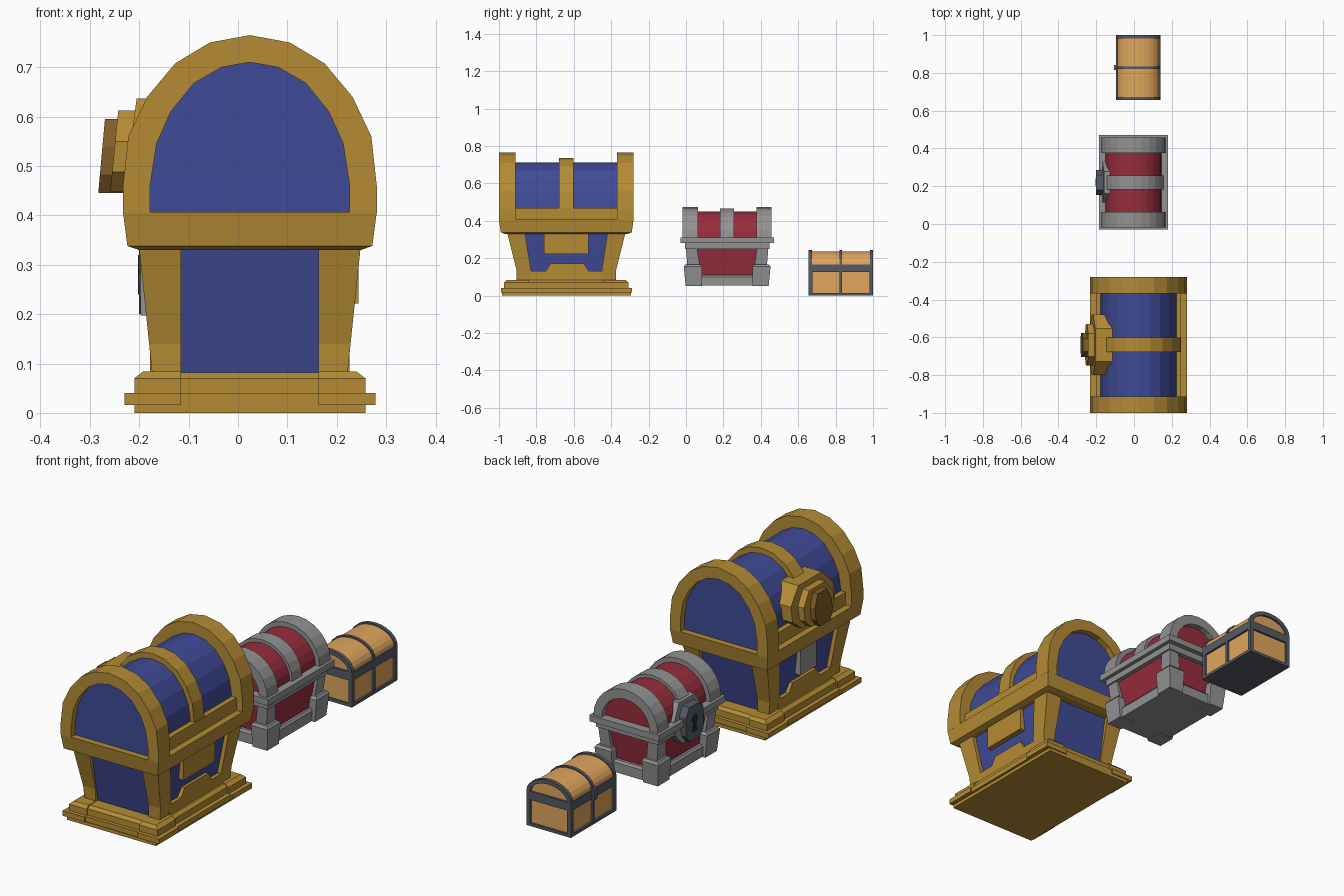
import bpy, bmesh, math

if "Cube" in bpy.data.objects:
    bpy.data.objects.remove(bpy.data.objects["Cube"])

def mat(name, r, g, b):
    m = bpy.data.materials.new(name)
    m.diffuse_color = (r, g, b, 1)
    m.use_nodes = True
    m.node_tree.nodes["Principled BSDF"].inputs["Base Color"].default_value = m.diffuse_color
    return m

GOLD = mat("gold", .46, .26, .035)
BROWN = mat("dark_gold", .22, .11, .02)
BLUE = mat("blue", .05, .07, .31)
RED = mat("red", .31, .026, .045)
GREY = mat("grey", .29, .29, .29)
SLATE = mat("slate", .09, .105, .13)
DARK = mat("dark", .02, .022, .025)
WOOD = mat("wood", .75, .38, .11)
origin = (0, 0)

def skin(name, rings, m):
    """Join a stack of point rings into a closed solid."""
    bm = bmesh.new()
    vs = [[bm.verts.new((x + origin[0], y + origin[1], z)) for x, y, z in r] for r in rings]
    n = len(vs[0])
    for a, b in zip(vs, vs[1:]):
        for i in range(n):
            j = (i + 1) % n
            bm.faces.new((a[i], a[j], b[j], b[i]))
    bm.faces.new(vs[0])
    bm.faces.new(vs[-1])
    bmesh.ops.recalc_face_normals(bm, faces=bm.faces)
    me = bpy.data.meshes.new(name)
    bm.to_mesh(me)
    bm.free()
    me.materials.append(m)
    ob = bpy.data.objects.new(name, me)
    bpy.context.collection.objects.link(ob)
    return ob

def loft(name, secs, m):
    """Rectangular sections (x0, x1, y0, y1, z)."""
    return skin(name, [[(a, c, z), (b, c, z), (b, d, z), (a, d, z)] for a, b, c, d, z in secs], m)

def box(name, x0, x1, y0, y1, z0, z1, m):
    return loft(name, [(x0, x1, y0, y1, z0), (x0, x1, y0, y1, z1)], m)

def slab(name, secs, m):
    """Centred sections (half x, half y, z)."""
    return loft(name, [(-a, a, -b, b, z) for a, b, z in secs], m)

def corners(name, secs, m):
    for sx in (-1, 1):
        for sy in (-1, 1):
            loft(name, [(sx * a, sx * b, sy * c, sy * d, z) for a, b, c, d, z in secs], m)

def along_y(name, prof, y0, y1, m):
    return skin(name, [[(u, y, v) for u, v in prof] for y in (y0, y1)], m)

def along_x(name, prof, x0, x1, m):
    return skin(name, [[(x, u, v) for u, v in prof] for x in (x0, x1)], m)

def mirrored(half):
    return half + [(-u, v) for u, v in reversed(half[:-1])]

def ellipse_arch(w, h, z, n=12):
    return [(w * math.cos(math.pi * i / n), z + h * math.sin(math.pi * i / n)) for i in range(n + 1)]

def hoop(name, outer, inner, y0, y1, m):
    along_y(name, outer + inner[::-1], y0, y1, m)

def plate(name, w, z0, z1, back, front, lean, m):
    """Six-sided lock plate that leans back with the lid."""
    h = z1 - z0
    half = [(.62 * w, z0), (w, z0 + .25 * h), (w, z0 + .62 * h), (.55 * w, z1)]
    prof = half + [(-u, v) for u, v in reversed(half)]
    skin(name, [[(back, u, v) for u, v in prof],
                [(front + lean * (v - z0), u, v) for u, v in prof]], m)

# ---------- large gold and blue chest ----------
origin = (.024, -.64)
outer = mirrored([(.257, .405), (.257, .46), (.246, .56), (.208, .64), (.151, .708), (.081, .75), (0, .765)])
inner = mirrored([(.202, .405), (.202, .46), (.189, .545), (.16, .61), (.113, .668), (.057, .70), (0, .71)])
middle = mirrored([(.222, .405), (.222, .46), (.21, .555), (.178, .628), (.126, .69), (.064, .726), (0, .736)])
along_y("large_lid_barrel", inner, -.33, .33, BLUE)
for s in (-1, 1):
    hoop("large_lid_end_hoop", outer, inner, s * .272, s * .36, GOLD)
    box("large_lid_side_rail", s * .19, s * .226, -.275, .275, .40, .468, GOLD)
hoop("large_lid_middle_hoop", middle, inner, -.038, .038, GOLD)
slab("large_lid_rim", [(.225, .33, .33), (.248, .35, .338), (.257, .36, .407)], GOLD)

# body, corner posts, notched bottom rails
slab("large_body", [(.178, .25, .08), (.205, .295, .332)], BLUE)
corners("large_post", [(.139, .198, .19, .265, .08), (.139, .204, .19, .267, .14), (.139, .224, .22, .315, .332)], GOLD)
rail = [(-.2, .08), (-.2, .13), (-.11, .13), (-.085, .17), (.095, .17), (.12, .13), (.2, .13), (.2, .08)]
for s in (-1, 1):
    along_x("large_bottom_rail", rail, s * .16, s * .202, GOLD)
box("large_hinge_plate", .17, .22, -.118, .118, .222, .332, GOLD)
box("large_lock_plate", -.221, -.17, -.06, .06, .197, .332, GREY)

# stepped plinth
slab("large_plinth", [(.234, .345, 0), (.234, .345, .016), (.246, .342, .016), (.246, .342, .04),
                      (.226, .325, .04), (.226, .325, .07), (.21, .31, .082)], GOLD)
corners("large_plinth_corner", [(.139, .254, .2, .35, .016), (.139, .254, .2, .35, .04),
                                (.139, .234, .2, .332, .04), (.139, .234, .2, .332, .07),
                                (.139, .216, .2, .318, .084)], GOLD)

# layered lock
plate("large_lock_back", .16, .445, .637, -.13, -.256, .14, GOLD)
plate("large_lock_mid", .11, .447, .612, -.2, -.283, .1, GOLD)
plate("large_lock_front", .063, .445, .595, -.24, -.307, .09, BROWN)

# ---------- medium grey and red chest ----------
origin = (-.003, .22)
out2, bar2 = ellipse_arch(.17, .165, .308), ellipse_arch(.148, .142, .308)
mid2, in2 = ellipse_arch(.16, .158, .308), ellipse_arch(.126, .12, .308)
along_y("medium_lid_barrel", bar2, -.16, .16, RED)
along_y("medium_lid_end_panel", in2, -.21, .21, RED)
for s in (-1, 1):
    hoop("medium_lid_end_hoop", out2, in2, s * .156, s * .238, GREY)
hoop("medium_lid_middle_hoop", mid2, in2, -.037, .037, GREY)
slab("medium_upper_rim", [(.183, .25, .28), (.183, .25, .31)], GREY)
slab("medium_lower_rim", [(.165, .226, .25), (.165, .226, .281)], GREY)
slab("medium_body", [(.125, .19, .1), (.145, .205, .252)], RED)
slab("medium_base", [(.145, .212, .053), (.145, .212, .1), (.137, .204, .11)], GREY)
corners("medium_post", [(.09, .147, .145, .212, .15), (.105, .157, .16, .22, .252)], GREY)
corners("medium_foot", [(.08, .158, .135, .222, .05), (.08, .168, .135, .232, .155), (.085, .16, .145, .224, .166)], GREY)

# lock with keyhole
plate("medium_lock_back", .107, .2, .385, -.12, -.178, .12, GREY)
lock = [(.04, .2), (.066, .235), (.066, .325), (.04, .365)]
along_x("medium_lock_front", lock + [(-u, v) for u, v in reversed(lock)], -.14, -.197, SLATE)
hole = [(.02 * math.cos(i * math.pi / 4), .3 + .02 * math.sin(i * math.pi / 4)) for i in range(8)]
along_x("medium_keyhole", hole, -.19, -.2, DARK)
along_x("medium_keyhole_slot", [(-.016, .24), (.016, .24), (.007, .295), (-.007, .295)], -.19, -.2, DARK)

# ---------- small wooden chest ----------
origin = (.023, .828)
out3, bar3, in3 = ellipse_arch(.117, .08, .163), ellipse_arch(.111, .073, .163), ellipse_arch(.097, .06, .163)
along_y("small_lid_barrel", bar3, -.158, .158, WOOD)
along_y("small_lid_end_panel", in3, -.163, .163, WOOD)
for s in (-1, 1):
    hoop("small_lid_end_hoop", out3, in3, s * .155, s * .172, SLATE)
hoop("small_lid_middle_hoop", out3, in3, -.007, .007, SLATE)
slab("small_body", [(.107, .162, .004), (.107, .162, .16)], WOOD)
slab("small_rim", [(.117, .172, .125), (.117, .172, .165)], SLATE)
slab("small_base", [(.117, .172, 0), (.117, .172, .014)], SLATE)
corners("small_post", [(.098, .117, .153, .172, .01), (.098, .117, .153, .172, .13)], SLATE)
for s in (-1, 1):
    box("small_middle_strap", s * .1, s * .117, -.007, .007, .01, .165, SLATE)
box("small_latch", -.128, -.11, -.013, .013, .12, .172, SLATE)
